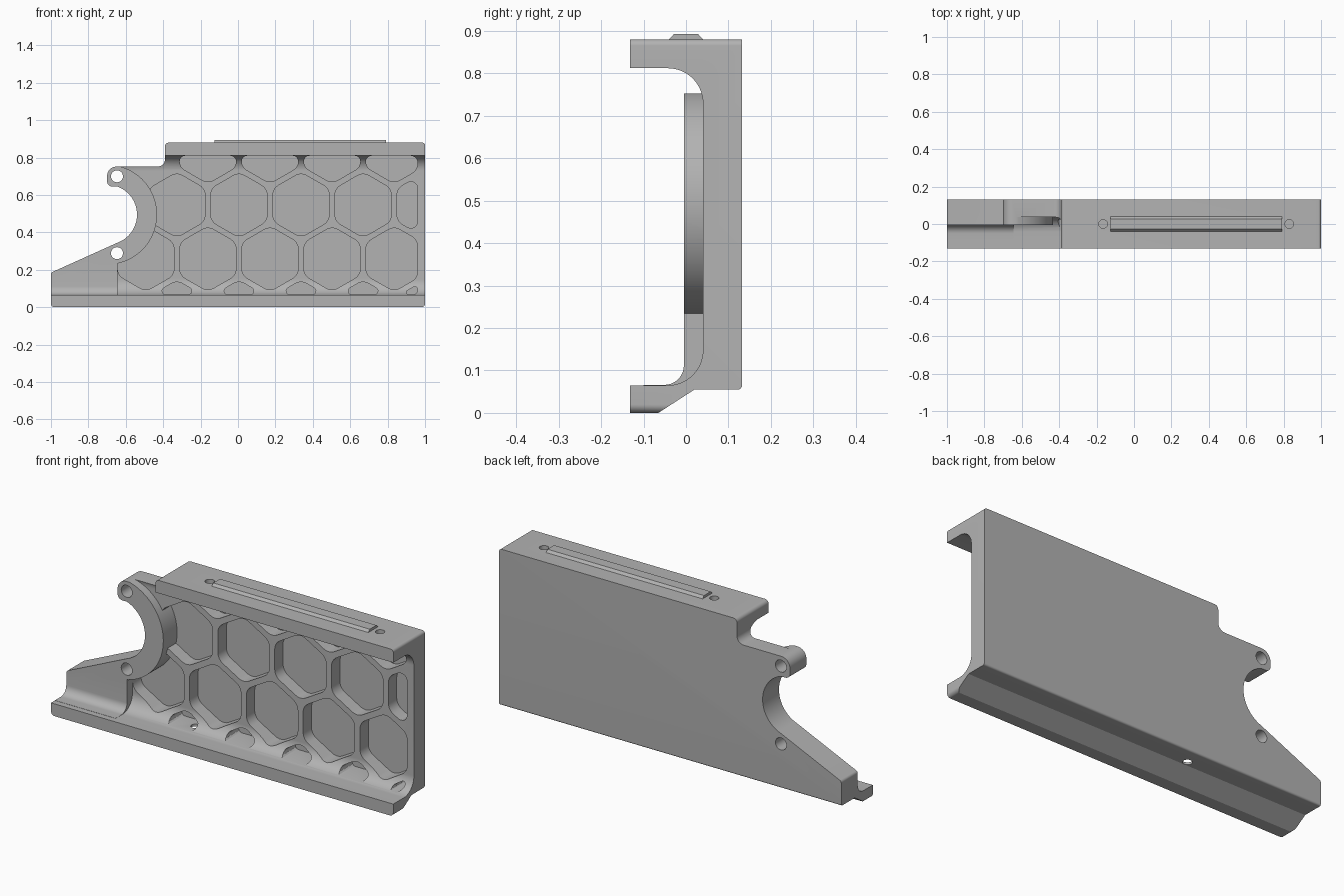
import bpy, bmesh, math
from mathutils import Vector

if "Cube" in bpy.data.objects:
    bpy.data.objects.remove(bpy.data.objects["Cube"], do_unlink=True)

grey = bpy.data.materials.new("plain grey")
grey.use_nodes = True
COLOUR = (0.45, 0.45, 0.45, 1)
grey.diffuse_color = COLOUR
grey.node_tree.nodes["Principled BSDF"].inputs["Base Color"].default_value = COLOUR


def rounded(corners, steps=8):
    """Replace each (a, b, radius) corner by a true circular arc."""
    out, n = [], len(corners)
    for i, c in enumerate(corners):
        p = Vector(c[:2])
        r = c[2] if len(c) > 2 else 0
        if r == 0:
            out.append(p)
            continue
        u = Vector(corners[i - 1][:2]) - p
        v = Vector(corners[(i + 1) % n][:2]) - p
        half = u.angle(v) / 2
        t = min(r / math.tan(half), 0.48 * u.length, 0.48 * v.length)
        a, b, w = p + u.normalized() * t, p + v.normalized() * t, math.sin(half)
        for k in range(steps + 1):
            s = k / steps
            f, g, h = (1 - s) ** 2, 2 * s * (1 - s) * w, s * s
            out.append((a * f + p * g + b * h) / (f + g + h))
    return out


def circle(cx, cz, r, start=0, sweep=2 * math.pi, n=48):
    return [(cx + r * math.cos(start + sweep * k / n),
             cz + r * math.sin(start + sweep * k / n)) for k in range(n)]


def clip(poly, axis, limit, sign):
    """Keep the part of a polygon where sign * (coordinate - limit) <= 0."""
    out = []
    for i, q in enumerate(poly):
        p = poly[i - 1]
        dp, dq = sign * (p[axis] - limit), sign * (q[axis] - limit)
        if dp * dq < 0:
            out.append(p.lerp(q, dp / (dp - dq)))
        if dq <= 0:
            out.append(q)
    return out


def prisms(name, shapes, axis, lo, hi):
    """Extrude flat shapes along an axis into one object."""
    bm = bmesh.new()
    for shape in shapes:
        rings = []
        for d in (lo, hi):
            ring = []
            for a, b in shape:
                co = [a, b]
                co.insert(axis, d)
                ring.append(bm.verts.new(co))
            rings.append(ring)
        bm.faces.new(rings[0])
        bm.faces.new(rings[1])
        n = len(shape)
        for i in range(n):
            j = (i + 1) % n
            bm.faces.new((rings[0][i], rings[0][j], rings[1][j], rings[1][i]))
    bmesh.ops.recalc_face_normals(bm, faces=bm.faces)
    me = bpy.data.meshes.new(name)
    bm.to_mesh(me)
    bm.free()
    me.materials.append(grey)
    ob = bpy.data.objects.new(name, me)
    bpy.context.collection.objects.link(ob)
    return ob


def activate(ob):
    bpy.ops.object.select_all(action="DESELECT")
    ob.select_set(True)
    bpy.context.view_layer.objects.active = ob


def combine(ob, other, operation):
    activate(ob)
    mod = ob.modifiers.new("combine", "BOOLEAN")
    mod.operation, mod.solver, mod.object = operation, "EXACT", other
    bpy.ops.object.modifier_apply(modifier=mod.name)
    bpy.data.objects.remove(other, do_unlink=True)


X, Y, Z = 0, 1, 2
RING_X, RING_Z, RING_IN, RING_OUT = -0.70, 0.495, 0.16, 0.267

# channel section, lips towards the front
section = rounded([(-0.132, -0.02), (-0.096, -0.02), (0.02, 0.055), (0.132, 0.055, 0.01),
                   (0.132, 0.92), (-0.132, 0.92), (-0.132, 0.812), (0.04, 0.812, 0.15),
                   (0.04, 0.065, 0.15), (-0.132, 0.065)], 14)
body = prisms("channel_body", [section], X, -1.1, 1.1)

# honeycomb pockets, staggered rows
pitch, hex_r = 0.332, 0.174
pockets = []
for row in range(4):
    for col in range(-2, 4):
        cx = 0.005 + pitch * (col + (0.5 if row % 2 else 0))
        cz = -0.03 + 0.2885 * row
        if cx < (-0.2 if row == 3 else -0.6):
            continue
        hexagon = [Vector(p) for p in circle(cx, cz, hex_r, math.pi / 6, n=6)]
        for axis, limit, sign in ((0, 0.96, 1), (1, 0.067, -1), (1, 0.81, 1)):
            hexagon = clip(hexagon, axis, limit, sign)
        if len(hexagon) > 2:
            pockets.append(rounded([(p.x, p.y, 0.06) for p in hexagon], 5))
combine(body, prisms("pocket_cutter", pockets, Y, -0.12, 0.11), "DIFFERENCE")

# raised round mount and the wedge below it
disc = prisms("mount_disc", [circle(RING_X, RING_Z, RING_OUT, n=80)], Y, -0.005, 0.12)
combine(body, disc, "UNION")
wedge = rounded([(0.12, 0.5), (-0.005, 0.5), (-0.005, 0.066, 0.08), (-0.1, 0.066),
                 (-0.1, 0.05), (0.1, 0.075), (0.12, 0.075)])
combine(body, prisms("mount_wedge", [wedge], X, -1.05, -0.645), "UNION")

# front outline with the open round notch
reach = math.radians(69.9)
notch = circle(RING_X, RING_Z, RING_IN, reach, -2 * reach, 32)
outline = rounded([(-1, 0, 0.02), (1, 0, 0.02), (1, 0.88, 0.015), (-0.39, 0.88, 0.02),
                   (-0.39, 0.752, 0.04), (-0.70, 0.752, 0.052), (-0.70, 0.646, 0.052)]
                  + notch + [(-0.645, 0.345), (-1, 0.185, 0.015)])
combine(body, prisms("outline_cutter", [outline], Y, -0.3, 0.3), "INTERSECT")

# mounting holes and screw holes
bolts = [circle(-0.647, z, 0.032, n=32) for z in (0.70, 0.289)]
combine(body, prisms("bolt_cutter", bolts, Y, -0.2, 0.2), "DIFFERENCE")
screws = [circle(x, 0, 0.023, n=24) for x in (-0.165, 0.83)]
combine(body, prisms("screw_cutter", screws, Z, 0.82, 0.95), "DIFFERENCE")
drain = [circle(-0.28, 0.045, 0.023, n=24)]
combine(body, prisms("drain_cutter", drain, Z, -0.1, 0.1), "DIFFERENCE")

# bevelled rail on top
rail = prisms("top_rail", [[(-0.04, 0.875), (0.04, 0.875), (0.04, 0.88), (0.028, 0.893),
                            (-0.028, 0.893), (-0.04, 0.88)]], X, -0.125, 0.79)

for ob in (body, rail):
    activate(ob)
    bpy.ops.object.shade_smooth_by_angle(angle=math.radians(30))
